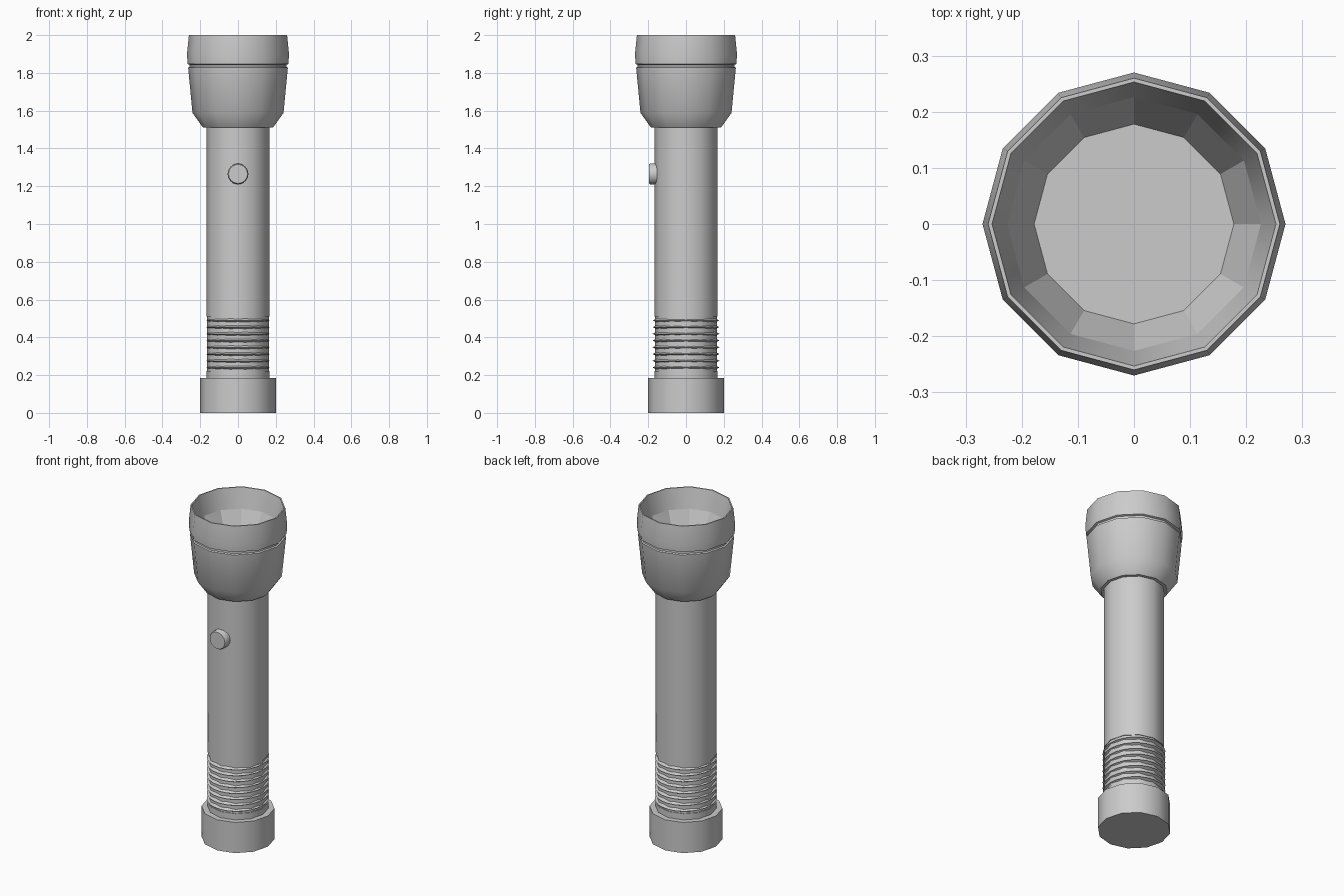
import bpy, bmesh, math
from mathutils import Matrix

if "Cube" in bpy.data.objects:
    bpy.data.objects.remove(bpy.data.objects["Cube"])


def lathe(name, profile, sides=12, scale=(1, 1), matrix=None, smooth=True):
    """Revolve (radius, z) points around z; radius 0 closes to a flat cap."""
    bm = bmesh.new()
    rings = []
    for r, z in profile:
        rings.append([bm.verts.new((r * scale[0] * math.cos(a), r * scale[1] * math.sin(a), z))
                      for a in (2 * math.pi * i / sides for i in range(sides))])
    for lo, hi in zip(rings, rings[1:]):
        for i in range(sides):
            j = (i + 1) % sides
            bm.faces.new((lo[i], lo[j], hi[j], hi[i]))
    bmesh.ops.remove_doubles(bm, verts=bm.verts, dist=1e-5)
    if matrix:
        bm.transform(matrix)
    bmesh.ops.recalc_face_normals(bm, faces=bm.faces)
    mesh = bpy.data.meshes.new(name)
    bm.to_mesh(mesh)
    bm.free()
    obj = bpy.data.objects.new(name, mesh)
    bpy.context.collection.objects.link(obj)
    if smooth:
        bpy.ops.object.select_all(action='DESELECT')
        obj.select_set(True)
        bpy.context.view_layer.objects.active = obj
        bpy.ops.object.shade_smooth_by_angle(angle=math.radians(32))
    return obj


# Tail cap
lathe("tail_cap", [(0, 0), (0.2, 0), (0.2, 0.185), (0.16, 0.185), (0, 0.185)])

# Collar and threaded core
lathe("thread_collar", [(0, 0.18), (0.167, 0.18), (0.167, 0.222), (0, 0.222)])
lathe("thread_core", [(0, 0.2), (0.163, 0.2), (0.163, 0.515), (0, 0.515)])

# Thread ridges, slightly wider front to back
for i in range(8):
    z = 0.24 + i * 0.0357
    lathe(f"thread_ridge_{i + 1}",
          [(0.155, z - 0.011), (0.177, z), (0.155, z + 0.011), (0.155, z - 0.011)],
          sides=24, scale=(0.95, 1))

# Barrel
lathe("barrel", [(0, 0.51), (0.167, 0.51), (0.167, 1.53), (0, 1.53)])

# Head shell with a thin bezel groove and a hollow mouth
lathe("head", [(0.16, 1.51), (0.185, 1.51), (0.241, 1.588), (0.264, 1.828), (0.256, 1.832),
               (0.256, 1.843), (0.267, 1.847), (0.27, 1.9), (0.26, 2.0), (0.253, 2.0),
               (0.226, 1.88), (0.2, 1.75), (0.16, 1.7), (0.16, 1.51)])

# Faceted reflector with flat floor
lathe("reflector", [(0.228, 1.885), (0.178, 1.77), (0, 1.77)], smooth=False)
bpy.data.objects["reflector"].data.flip_normals()

# Round switch on the front
to_front = Matrix.Translation((0, 0, 1.265)) @ Matrix.Rotation(math.pi / 2, 4, 'X')
lathe("switch_button", [(0, 0.15), (0.055, 0.15), (0.055, 0.189), (0.05, 0.197), (0, 0.197)],
      sides=24, matrix=to_front)
